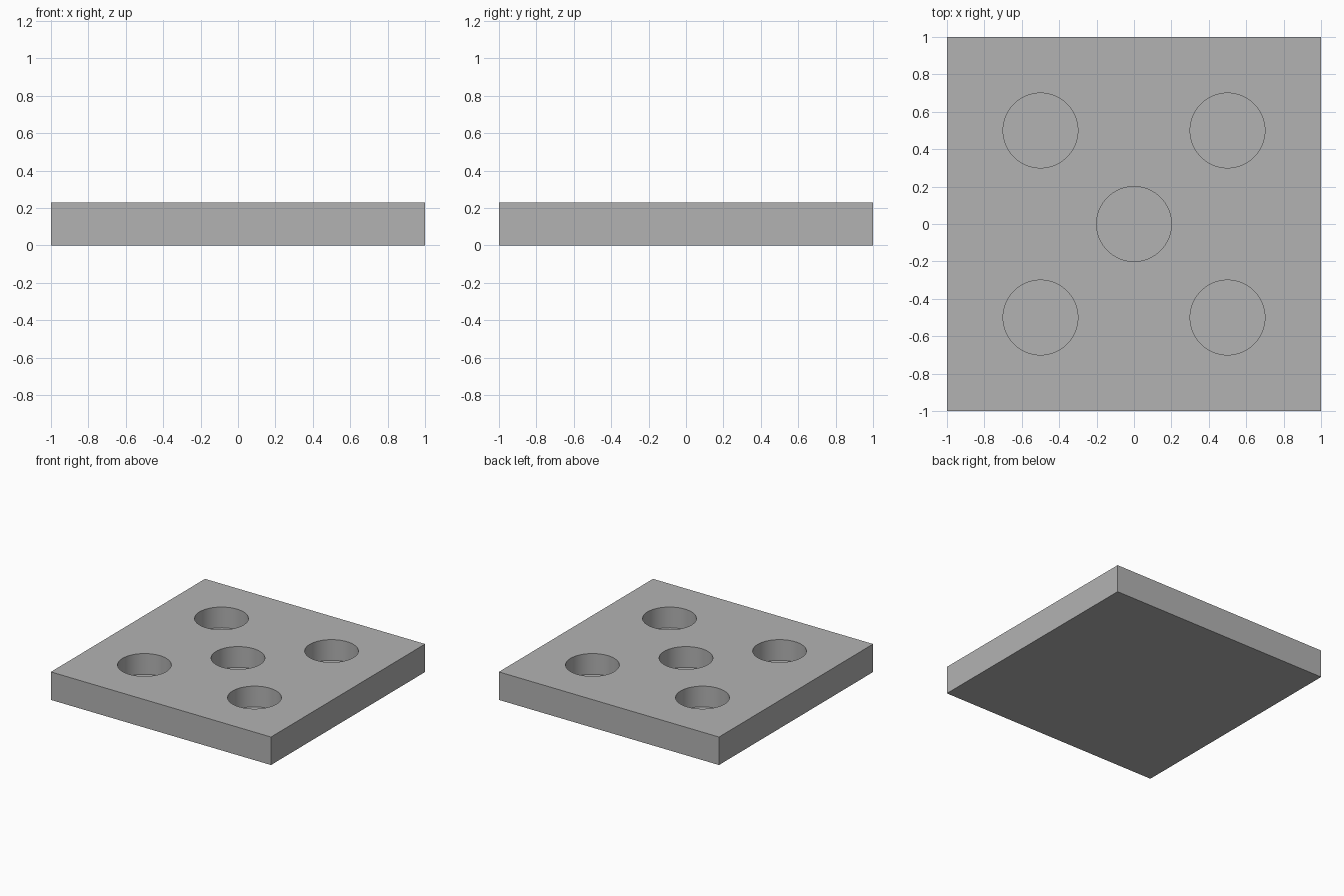
import bpy

# Remove the default object
cube = bpy.data.objects.get("Cube")
if cube:
    bpy.data.objects.remove(cube, do_unlink=True)

THICKNESS = 0.23
HOLE_RADIUS = 0.2
HOLE_DEPTH = 0.17
MARGIN = 0.1

# Plain grey material
grey = bpy.data.materials.new("plain_grey")
grey.use_nodes = True
colour = (0.45, 0.45, 0.45, 1.0)
grey.diffuse_color = colour
grey.node_tree.nodes["Principled BSDF"].inputs["Base Color"].default_value = colour

# Square slab
bpy.ops.mesh.primitive_cube_add(size=2, location=(0, 0, THICKNESS / 2))
plate = bpy.context.object
plate.name = "square_plate"
plate.scale.z = THICKNESS / 2
bpy.ops.object.transform_apply(location=False, rotation=False, scale=True)
plate.data.materials.append(grey)


def round_pocket(x, y):
    """Sink a blind round hole into the top of the plate."""
    height = HOLE_DEPTH + MARGIN
    z = THICKNESS - HOLE_DEPTH + height / 2
    bpy.ops.mesh.primitive_cylinder_add(
        vertices=64, radius=HOLE_RADIUS, depth=height, location=(x, y, z))
    cutter = bpy.context.object
    cutter.name = "pocket_cutter"
    cutter.data.materials.append(grey)
    cut = plate.modifiers.new("pocket", "BOOLEAN")
    cut.operation = "DIFFERENCE"
    cut.solver = "EXACT"
    cut.object = cutter
    bpy.context.view_layer.objects.active = plate
    bpy.ops.object.modifier_apply(modifier=cut.name)
    bpy.data.objects.remove(cutter, do_unlink=True)


# Five pockets: one in the centre and one towards each corner
round_pocket(0, 0)
for x in (-0.5, 0.5):
    for y in (-0.5, 0.5):
        round_pocket(x, y)

# Smooth pocket walls with crisp rims
bpy.ops.object.select_all(action="DESELECT")
plate.select_set(True)
bpy.context.view_layer.objects.active = plate
bpy.ops.object.shade_smooth_by_angle()
